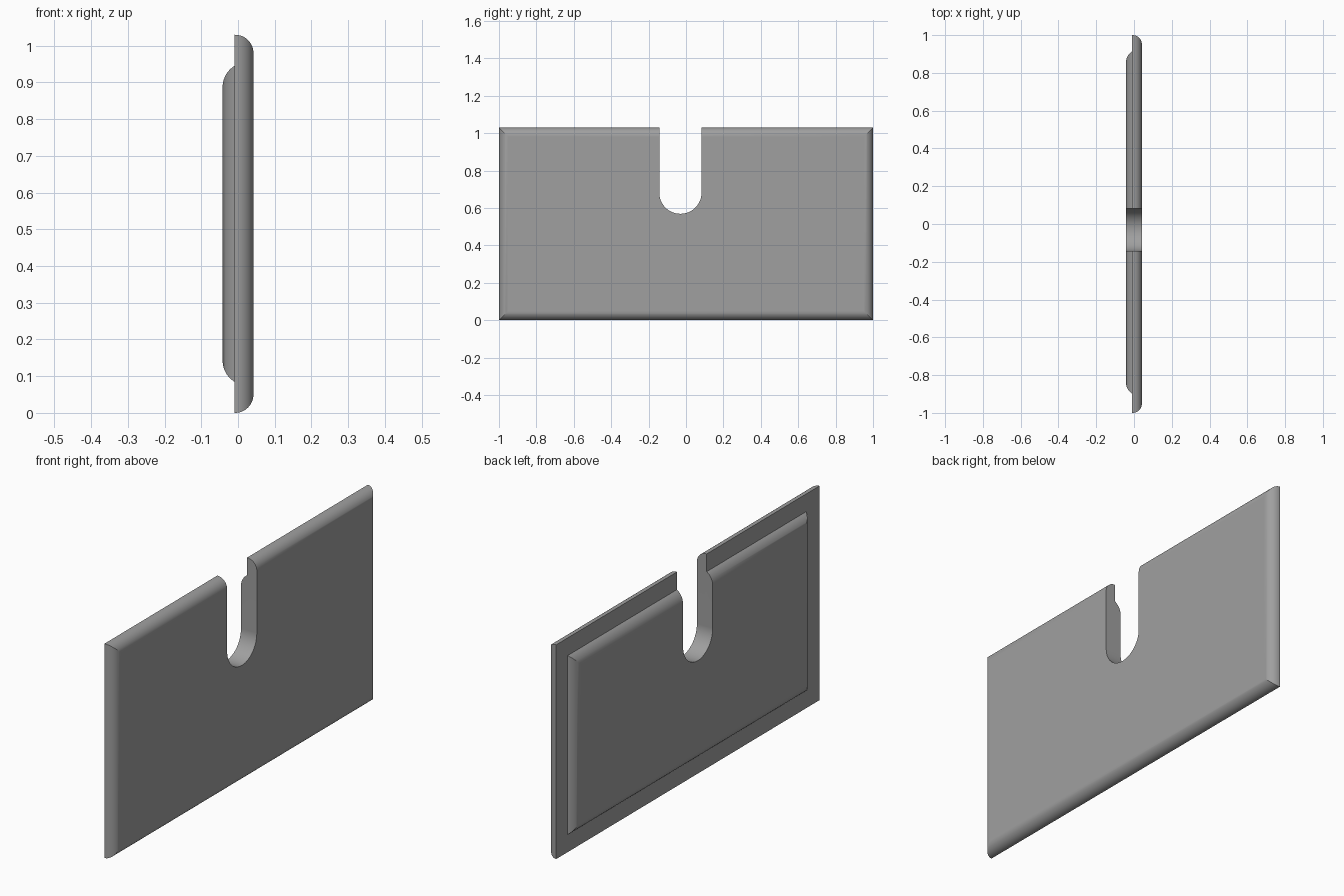
import bpy, bmesh, math

if "Cube" in bpy.data.objects:
    bpy.data.objects.remove(bpy.data.objects["Cube"])

Z_MID = 0.515


def mesh_object(name, bm):
    bmesh.ops.recalc_face_normals(bm, faces=bm.faces[:])
    mesh = bpy.data.meshes.new(name)
    bm.to_mesh(mesh)
    bm.free()
    obj = bpy.data.objects.new(name, mesh)
    bpy.context.collection.objects.link(obj)
    return obj


def rect(bm, x, half_y, half_z, y_mid):
    """Rectangular ring of vertices facing along x."""
    return [bm.verts.new((x, y_mid + a * half_y, Z_MID + b * half_z))
            for a, b in ((-1, -1), (1, -1), (1, 1), (-1, 1))]


# Cross-section from the outer face, round the edge, to the raised rear pad
SEG = 12
rings = []
R = 0.05
for i in range(SEG + 1):                      # rounded outer edge
    t = math.pi / 2 * (1 - i / SEG)
    inset = R * (1 - math.cos(t))
    rings.append((0.042 - R + R * math.sin(t), 1 - inset, 0.515 - inset, 0))
rings.append((-0.01, 1, 0.515, 0))            # rear rim
PR = 0.0686
t0 = math.acos((PR - 0.032) / PR)
for i in range(SEG + 1):                      # rounded pad edge
    t = t0 * (1 - i / SEG)
    inset = PR * (math.sin(t0) - math.sin(t))
    rings.append((-0.042 + PR - PR * math.cos(t), 0.906 - inset, 0.43 - inset, 0.008))

bm = bmesh.new()
loops = [rect(bm, *r) for r in rings]
for a, b in zip(loops, loops[1:]):
    for k in range(4):
        n = (k + 1) % 4
        bm.faces.new((a[k], a[n], b[n], b[k]))
bm.faces.new(loops[0])
bm.faces.new(loops[-1])
panel = mesh_object("slotted_panel", bm)

# Round-bottomed slot cutter
SY, SZ, SR = -0.03, 0.682, 0.113
outline = [(SY + SR, 1.3), (SY - SR, 1.3)]
outline += [(SY - SR * math.cos(math.pi * i / 24), SZ - SR * math.sin(math.pi * i / 24))
            for i in range(25)]
bm = bmesh.new()
face = bm.faces.new([bm.verts.new((-0.2, y, z)) for y, z in outline])
ext = bmesh.ops.extrude_face_region(bm, geom=[face])
for v in ext["geom"]:
    if isinstance(v, bmesh.types.BMVert):
        v.co.x = 0.2
cutter = mesh_object("slot_cutter", bm)
cutter.hide_render = True
cutter.hide_set(True)

# Cut the slot
mod = panel.modifiers.new("slot", 'BOOLEAN')
mod.operation = 'DIFFERENCE'
mod.solver = 'EXACT'
mod.object = cutter
bpy.context.view_layer.objects.active = panel
panel.select_set(True)
bpy.ops.object.modifier_apply(modifier=mod.name)
bpy.data.objects.remove(cutter, do_unlink=True)

# Smooth rounded edges, flat large faces
bpy.ops.object.shade_smooth_by_angle(angle=math.radians(25))
weighted = panel.modifiers.new("flat_faces", 'WEIGHTED_NORMAL')
weighted.keep_sharp = True

grey = bpy.data.materials.new("mid_grey")
grey.diffuse_color = (0.35, 0.35, 0.35, 1)
grey.use_nodes = True
grey.node_tree.nodes["Principled BSDF"].inputs["Base Color"].default_value = grey.diffuse_color
panel.data.materials.clear()
panel.data.materials.append(grey)
